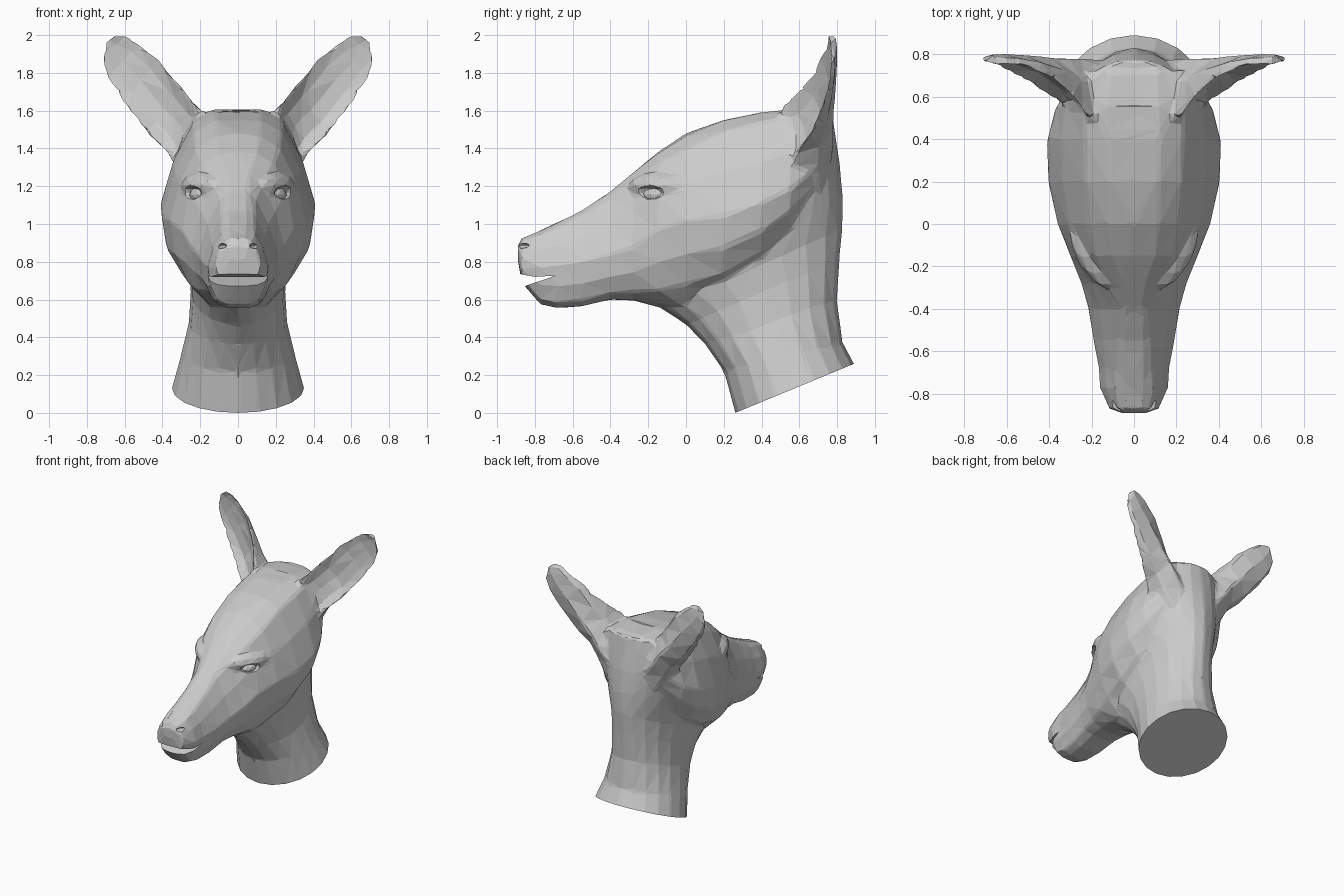
import bpy, bmesh, math
from mathutils import Vector, Matrix

if "Cube" in bpy.data.objects:
    bpy.data.objects.remove(bpy.data.objects["Cube"])


def finish(name, bm):
    bmesh.ops.recalc_face_normals(bm, faces=bm.faces)
    mesh = bpy.data.meshes.new(name)
    bm.to_mesh(mesh)
    bm.free()
    ob = bpy.data.objects.new(name, mesh)
    bpy.context.collection.objects.link(ob)
    return ob


def loft(name, rings):
    """Skin a list of equal-sized closed rings and cap both ends."""
    bm = bmesh.new()
    vs = [[bm.verts.new(p) for p in ring] for ring in rings]
    n = len(vs[0])
    for a, b in zip(vs, vs[1:]):
        for i in range(n):
            j = (i + 1) % n
            bm.faces.new((a[i], a[j], b[j], b[i]))
    bm.faces.new(vs[0])
    bm.faces.new(vs[-1])
    bmesh.ops.recalc_face_normals(bm, faces=bm.faces)
    bmesh.ops.triangulate(bm, faces=bm.faces[:])
    return finish(name, bm)


def ellipsoid(name, centre, size, angle=0.0):
    bm = bmesh.new()
    m = (Matrix.Translation(centre) @ Matrix.Rotation(angle, 4, 'Z')
         @ Matrix.Diagonal((*size, 1)))
    bmesh.ops.create_icosphere(bm, subdivisions=2, radius=1, matrix=m)
    return finish(name, bm)


def modify(ob, kind, **settings):
    """Add a modifier and apply it."""
    mod = ob.modifiers.new(kind, kind)
    for key, value in settings.items():
        setattr(mod, key, value)
    bpy.context.view_layer.objects.active = ob
    bpy.ops.object.modifier_apply(modifier=mod.name)


def combine(target, other, operation):
    modify(target, 'BOOLEAN', operation=operation, solver='EXACT', object=other)
    bpy.data.objects.remove(other)


# Head: cross-sections from nose to back of skull
# y, top z, shoulder x z, widest x z, jaw x z, bottom z
STATIONS = [
    (-.89, .885, .04, .88, .06, .86, .04, .82, .81),
    (-.87, .925, .07, .91, .115, .82, .10, .72, .69),
    (-.77, .96, .09, .945, .16, .77, .11, .60, .575),
    (-.68, 1.01, .09, .98, .165, .78, .12, .58, .555),
    (-.55, 1.07, .085, 1.05, .19, .80, .13, .59, .565),
    (-.40, 1.17, .09, 1.14, .215, .84, .15, .63, .60),
    (-.28, 1.27, .12, 1.23, .25, .88, .17, .64, .595),
    (-.15, 1.38, .19, 1.32, .30, .97, .22, .65, .56),
    (0.0, 1.48, .22, 1.40, .36, 1.02, .26, .68, .49),
    (.20, 1.55, .23, 1.49, .405, 1.04, .30, .74, .60),
    (.40, 1.59, .235, 1.54, .41, 1.11, .30, .85, .70),
    (.55, 1.60, .23, 1.57, .37, 1.18, .27, .98, .80),
    (.72, 1.59, .20, 1.57, .27, 1.33, .16, 1.18, 1.05),
]


def head_ring(y, zt, xs, zs, xw, zw, xj, zj, zb):
    c = [Vector(p) for p in ((-xs, zs), (0, zt), (xs, zs), (xw, zw),
                             (xj, zj), (0, zb), (-xj, zj))]
    half = []
    for k in range(1, 5):
        half.append(c[k])
        t1, t2 = (c[k + 1] - c[k - 1]) * .45, (c[k + 2] - c[k]) * .45
        half.append((c[k] + c[k + 1]) / 2 + (t1 - t2) / 8)
    half.append(c[5])
    ring = [(p.x, y, p.y) for p in half]
    return ring + [(-x, yy, z) for x, yy, z in reversed(ring[1:-1])]


head = loft("animal_head", [head_ring(*s) for s in STATIONS])

# Neck: tilted ellipses, front y z, back y z, half width (first is trimmed off)
NECK = [
    (.30, -.15, .96, .13, .39),
    (.26, 0, .89, .26, .35),
    (.20, .22, .83, .37, .305),
    (.10, .36, .80, .60, .26),
    (0.0, .465, .815, .82, .25),
    (-.12, .545, .83, .98, .26),
    (.05, .80, .83, 1.15, .285),
    (.15, 1.05, .815, 1.32, .31),
    (.25, 1.3, .79, 1.48, .315),
    (.38, 1.52, .775, 1.59, .25),
]


def neck_ring(yf, zf, yb, zb, w):
    mid = Vector((0, (yf + yb) / 2, (zf + zb) / 2))
    fwd = Vector((0, yf, zf)) - mid
    return [mid + fwd * math.cos(a) + Vector((w * math.sin(a), 0, 0))
            for a in (2 * math.pi * i / 20 for i in range(20))]


combine(head, loft("neck", [neck_ring(*n) for n in NECK]), 'UNION')

# Ears: inner edge x z, outer edge x z, rim y, back y, cup depth
EAR = [
    (.10, 1.52, .22, 1.12, .55, .775, .0),
    (.18, 1.59, .32, 1.28, .47, .785, .15),
    (.23, 1.645, .38, 1.385, .50, .785, .45),
    (.30, 1.735, .48, 1.48, .60, .785, .6),
    (.42, 1.875, .61, 1.65, .70, .795, .55),
    (.53, 1.96, .69, 1.77, .745, .80, .45),
    (.60, 2.0, .72, 1.86, .75, .80, .4),
    (.64, 2.0, .695, 1.97, .745, .795, .2),
]


def ear_ring(side, xi, zi, xo, zo, yf, yb, cup):
    # u runs from inner to outer edge, v from rim to back
    shape = [(0, .05), (.1, .65), (.5, 1), (.9, .75), (1, .3),
             (.77, cup * .75 + .15), (.5, cup), (.23, cup * .75)]
    return [(side * (xi + (xo - xi) * u), yf + (yb - yf) * v,
             zi + (zo - zi) * u) for u, v in shape]


def eye_angle(side):
    return math.radians(90 - 31 * side)


for side in (1, -1):
    combine(head, loft("ear", [ear_ring(side, *e) for e in EAR]), 'UNION')
    combine(head, ellipsoid("brow", (side * .205, -.16, 1.205),
                            (.17, .06, .065), eye_angle(side)), 'UNION')

# Blend the joints, sparing ears and nose, then reduce to low-poly facets
modify(head, 'REMESH', mode='VOXEL', voxel_size=.012)
soft = head.vertex_groups.new(name="soft")
soft.add([v.index for v in head.data.vertices
          if abs(v.co.x) < .42 and v.co.y > -.7], 1, 'REPLACE')
modify(head, 'SMOOTH', factor=.5, iterations=16, vertex_group="soft")
modify(head, 'DECIMATE', use_symmetry=True, symmetry_axis='X',
       ratio=2000 / (2 * len(head.data.polygons)))

# Trim the neck to its slanted flat base
bm = bmesh.new()
bm.from_mesh(head.data)
cut = bmesh.ops.bisect_plane(bm, geom=bm.verts[:] + bm.edges[:] + bm.faces[:],
                             plane_co=(0, .26, 0), plane_no=(0, .26, -.63),
                             clear_outer=True)
rim = [e for e in cut['geom_cut'] if isinstance(e, bmesh.types.BMEdge)]
bmesh.ops.holes_fill(bm, edges=rim, sides=0)
bmesh.ops.recalc_face_normals(bm, faces=bm.faces)
bm.to_mesh(head.data)
bm.free()

# Eye sockets, nostrils and eyeballs
for side, label in ((1, "right"), (-1, "left")):
    combine(head, ellipsoid("socket", (side * .265, -.205, 1.165),
                            (.105, .06, .042), eye_angle(side)), 'DIFFERENCE')
    combine(head, ellipsoid("nostril", (side * .09, -.875, .885),
                            (.03, .05, .015)), 'DIFFERENCE')
    ellipsoid("eye_" + label, (side * .205, -.165, 1.155),
              (.07, .045, .04), eye_angle(side))

# Mouth opening: a wedge cut between the lips
wedge = [(-.96, .75), (-.80, .72), (-.69, .727), (-.96, .635)]
combine(head, loft("mouth", [[(x, y, z) for y, z in wedge]
                             for x in (-.3, .3)]), 'DIFFERENCE')
head.data.polygons.foreach_set("use_smooth", [False] * len(head.data.polygons))
